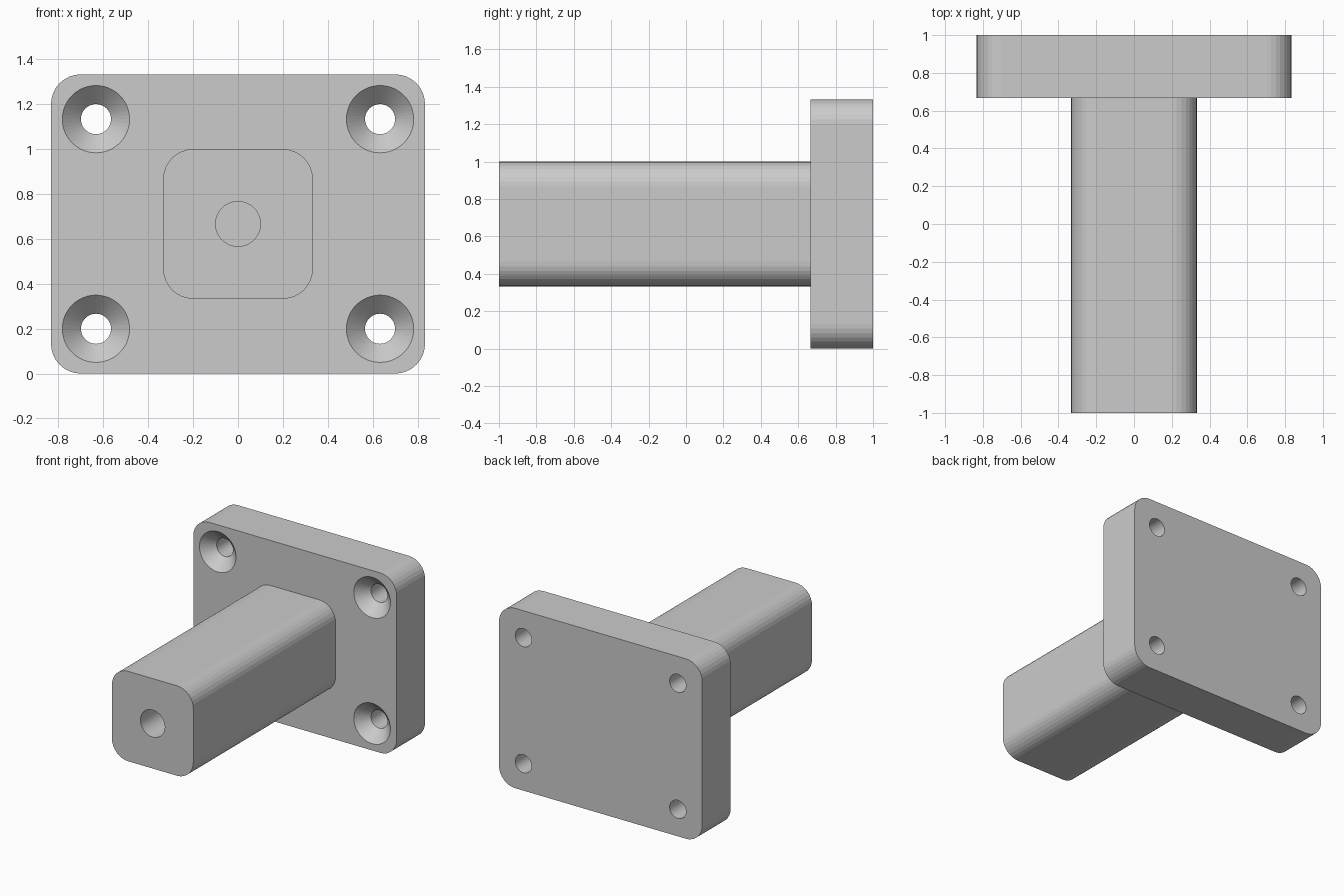
import bpy, bmesh
from math import cos, sin, pi

cube = bpy.data.objects.get("Cube")
if cube:
    bpy.data.objects.remove(cube, do_unlink=True)

grey = bpy.data.materials.new("plain_grey")
grey.use_nodes = True
colour = (0.6, 0.6, 0.6, 1)
grey.diffuse_color = colour
grey.node_tree.nodes["Principled BSDF"].inputs["Base Color"].default_value = colour

MID_Z = 2 / 3
PLATE_FRONT = 2 / 3


def loft(name, rings):
    """Closed solid through matching (y, outline) rings, capped at both ends."""
    bm = bmesh.new()
    loops = [[bm.verts.new((x, y, z)) for x, z in outline] for y, outline in rings]
    for a, b in zip(loops, loops[1:]):
        for i in range(len(a)):
            j = (i + 1) % len(a)
            bm.faces.new((a[i], a[j], b[j], b[i]))
    bm.faces.new(loops[0])
    bm.faces.new(loops[-1])
    bmesh.ops.recalc_face_normals(bm, faces=bm.faces)
    mesh = bpy.data.meshes.new(name)
    bm.to_mesh(mesh)
    bm.free()
    mesh.materials.append(grey)
    obj = bpy.data.objects.new(name, mesh)
    bpy.context.collection.objects.link(obj)
    return obj


def rounded_rect(half_w, half_h, radius, steps=8):
    points = []
    for quarter, (sx, sz) in enumerate([(1, 1), (-1, 1), (-1, -1), (1, -1)]):
        for k in range(steps + 1):
            a = (quarter + k / steps) * pi / 2
            points.append((sx * (half_w - radius) + radius * cos(a),
                           MID_Z + sz * (half_h - radius) + radius * sin(a)))
    return points


def circle(x, z, radius, sides=48):
    return [(x + radius * cos(2 * pi * i / sides), z + radius * sin(2 * pi * i / sides))
            for i in range(sides)]


def combine(target, tool, operation):
    """Apply a boolean and remove the tool object."""
    tool.hide_render = True
    mod = target.modifiers.new(operation.lower(), 'BOOLEAN')
    mod.operation = operation
    mod.solver = 'EXACT'
    mod.object = tool
    bpy.context.view_layer.objects.active = target
    bpy.ops.object.modifier_apply(modifier=mod.name)
    bpy.data.objects.remove(tool, do_unlink=True)


# Mounting plate with a rounded square post fused to its front
bracket = loft("plate_with_post", [(y, rounded_rect(5 / 6, 2 / 3, 0.133))
                                   for y in (PLATE_FRONT, 1)])
post = loft("post", [(y, rounded_rect(1 / 3, 1 / 3, 0.133)) for y in (-1, 0.8)])
combine(bracket, post, 'UNION')

# Four countersunk screw holes through the plate
for x in (-0.633, 0.633):
    for z in (MID_Z - 0.467, MID_Z + 0.467):
        profile = [(PLATE_FRONT - 0.1, 0.25), (PLATE_FRONT + 0.083, 0.067), (1.1, 0.067)]
        screw_hole = loft("screw_hole", [(y, circle(x, z, r)) for y, r in profile])
        combine(bracket, screw_hole, 'DIFFERENCE')

# Blind bore in the post end
bore = loft("bore", [(y, circle(0, MID_Z, 0.1)) for y in (-1.1, -0.333)])
combine(bracket, bore, 'DIFFERENCE')
